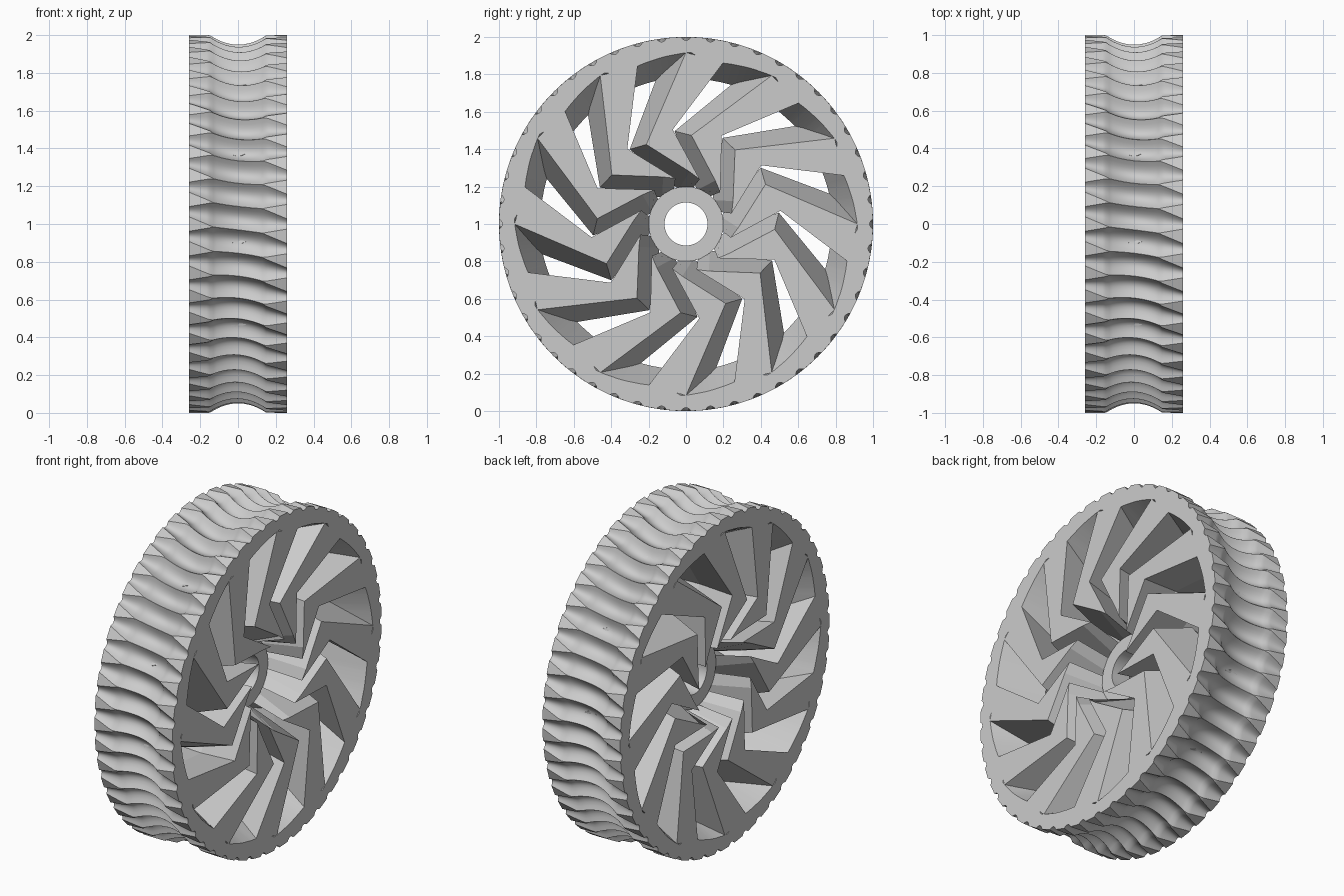
import bpy, bmesh, math
from mathutils import Vector

if "Cube" in bpy.data.objects:
    bpy.data.objects.remove(bpy.data.objects["Cube"])

HALF = 0.26        # half of the wheel width
TEETH = 48
SPOKES = 12
PITCH = 2 * math.pi / TEETH

grey = bpy.data.materials.new("wheel_grey")
grey.use_nodes = True
grey.diffuse_color = (0.6, 0.6, 0.6, 1)
grey.node_tree.nodes["Principled BSDF"].inputs["Base Color"].default_value = (0.6, 0.6, 0.6, 1)


def polar(r, angle, x):
    """Point around the x axle, angle in radians from +y towards +z."""
    return Vector((x, r * math.cos(angle), 1 + r * math.sin(angle)))


def finish(bm, name, smooth):
    bmesh.ops.recalc_face_normals(bm, faces=bm.faces)
    mesh = bpy.data.meshes.new(name)
    bm.to_mesh(mesh)
    bm.free()
    mesh.materials.append(grey)
    obj = bpy.data.objects.new(name, mesh)
    bpy.context.collection.objects.link(obj)
    if smooth:
        bpy.ops.object.select_all(action='DESELECT')
        obj.select_set(True)
        bpy.context.view_layer.objects.active = obj
        bpy.ops.object.shade_smooth_by_angle(angle=math.radians(30))
    return obj


def closed_loft(rings, name):
    """Skin a list of rings whose last ring joins the first."""
    bm = bmesh.new()
    rows = [[bm.verts.new(p) for p in ring] for ring in rings]
    for i, a in enumerate(rows):
        b = rows[(i + 1) % len(rows)]
        for j in range(len(a)):
            k = (j + 1) % len(a)
            bm.faces.new((a[j], a[k], b[k], b[j]))
    return finish(bm, name, True)


# Rim: throated tread with slightly helical grooves, and a sloping inner wall
STEPS = [i / 4 for i in range(-4, 5)]


def tread_ring(x):
    t = max(0, (abs(x) - 0.13) / (HALF - 0.13))      # 0 in the throat, 1 at the edge
    half_groove = 0.065 - 0.038 * t
    depth = 0.045 - 0.027 * t
    crest = 1 - 0.05 * max(0, 1 - (x / 0.15) ** 2)
    twist = PITCH * (HALF - x) / (4 * HALF)
    return [polar(crest - depth * (1 - u * u), k * PITCH + u * half_groove - twist, x)
            for k in range(TEETH) for u in STEPS]


def inner_ring(x, radius, drop):
    ring = []
    for k in range(TEETH):
        for u in STEPS:
            angle = k * PITCH + u * 0.027
            part = (math.degrees(angle) + 5) % (360 / SPOKES)
            ring.append(polar(radius - drop * min(part / 22, 1), angle, x))
    return ring


stations = [HALF * i / 14 for i in range(-14, 15)]
rings = [inner_ring(0, 0.79, 0.01), inner_ring(-HALF, 0.925, 0.042)]
rings += [tread_ring(x) for x in stations]
rings.append(inner_ring(HALF, 0.925, 0.042))
closed_loft(rings, "rim")

# Hub: a deeply recessed ring with a round bore
hub_profile = [(0.115, -0.06), (0.2, -0.06), (0.2, 0.06), (0.115, 0.06)]
closed_loft([[polar(r, 2 * math.pi * j / 64, x) for j in range(64)]
             for r, x in hub_profile], "hub")

# Spokes: bent blades twisted towards the middle plane, as (radius, degrees)
MIDDLE = {"tip": (0.91, 7), "root": (0.88, -9), "knee": (0.5, 37),
          "knee_back": (0.5, 15), "hub": (0.19, 12), "hub_back": (0.19, -10)}
OUTER = {"tip": (0.917, 0), "root": (0.885, -13), "knee": (0.475, 26.5),
         "knee_back": (0.51, 8), "hub": (0.28, -4), "hub_back": (0.25, -17)}
OUTLINE = ["tip", "knee", "hub", "hub_back", "knee_back", "root"]

for n in range(SPOKES):
    bm = bmesh.new()
    turn = 2 * math.pi * n / SPOKES

    def section(corners, x):
        return [bm.verts.new(polar(corners[key][0], math.radians(corners[key][1]) + turn, x))
                for key in OUTLINE]

    layers = [section(OUTER, -HALF), section(MIDDLE, 0), section(OUTER, HALF)]
    for a, b in zip(layers, layers[1:]):
        for j in range(len(OUTLINE)):
            k = (j + 1) % len(OUTLINE)
            bm.faces.new((a[j], a[k], b[k], b[j]))
    bm.faces.new(layers[0])
    bm.faces.new(layers[-1])
    finish(bm, f"spoke_{n + 1}", False)
